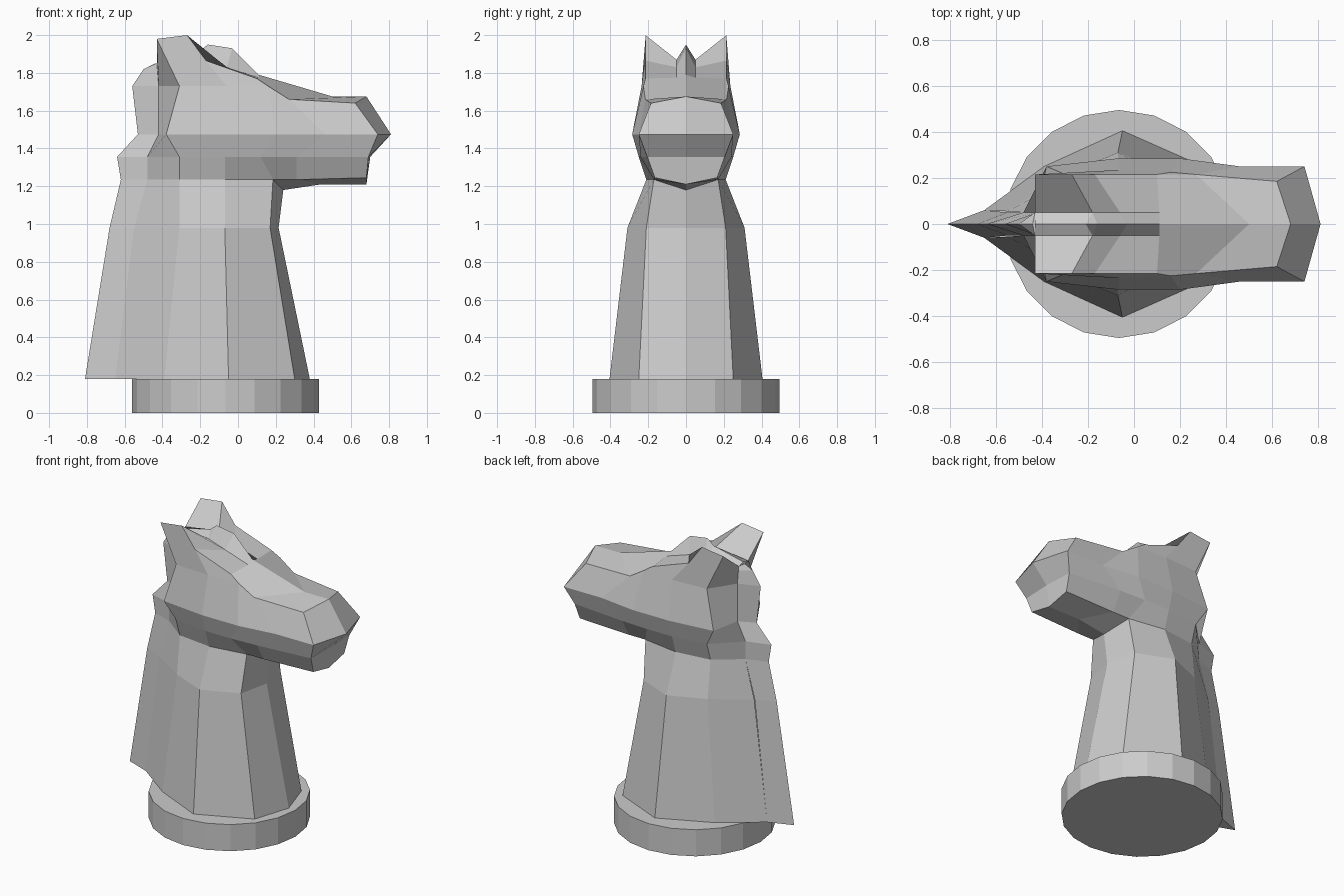
import bpy
import bmesh

if "Cube" in bpy.data.objects:
    bpy.data.objects.remove(bpy.data.objects["Cube"])

grey = bpy.data.materials.new("plain_grey")
grey.use_nodes = True
grey.diffuse_color = (0.6, 0.6, 0.6, 1)
grey.node_tree.nodes["Principled BSDF"].inputs["Base Color"].default_value = grey.diffuse_color


def finish(name, bm):
    """Turn a bmesh into a flat shaded object."""
    bmesh.ops.recalc_face_normals(bm, faces=bm.faces)
    mesh = bpy.data.meshes.new(name)
    bm.to_mesh(mesh)
    bm.free()
    mesh.materials.append(grey)
    obj = bpy.data.objects.new(name, mesh)
    bpy.context.collection.objects.link(obj)
    return obj


def mirrored(name, points, faces):
    """Build one half from named points, then mirror it across y = 0."""
    bm = bmesh.new()
    used = {p for face in faces for p in face}
    for side in (1, -1):
        verts = {p: bm.verts.new((points[p][0], side * points[p][1], points[p][2]))
                 for p in sorted(used)}
        for face in faces:
            bm.faces.new([verts[p] for p in face])
    bmesh.ops.remove_doubles(bm, verts=bm.verts, dist=0.0005)
    return finish(name, bm)


def add_row(points, columns, row, z, *coords):
    """Name the points of one level: column letter plus row number."""
    for letter, co in zip(columns, coords):
        points[letter + str(row)] = co if len(co) == 3 else (*co, z)


def strips(columns, first, last):
    """Quads joining neighbouring columns between neighbouring rows."""
    return [[a + str(r), b + str(r), b + str(r + 1), a + str(r + 1)]
            for r in range(first, last) for a, b in zip(columns, columns[1:])]


# Round foot
bm = bmesh.new()
bmesh.ops.create_cone(bm, cap_ends=True, segments=20, radius1=0.495, radius2=0.495, depth=0.18)
bmesh.ops.translate(bm, verts=bm.verts, vec=(-0.065, 0, 0.09))
finish("foot", bm)

# Neck: S closes the underside on the centre line
neck = {"S": (-0.65, 0, 0.18)}
cols = "MCWFN"
add_row(neck, cols, 0, 0.18, (-0.65, 0.06), (-0.39, 0.25), (-0.05, 0.405), (0.3, 0.25), (0.38, 0))
add_row(neck, cols, 1, 0.98, (-0.55, 0.055), (-0.31, 0.21), (-0.07, 0.31), (0.17, 0.21), (0.215, 0))
add_row(neck, cols, 2, 1.235, (-0.48, 0.05), (-0.31, 0.18), (-0.07, 0.21), (0.185, 0.17), (0.24, 0, 1.18))
mirrored("neck", neck, strips(cols, 0, 2) + [["S"] + [c + "0" for c in cols]])

# Mane down the back: ridge R, side M, inner centre line I
mane = {}
profile = [(0.18, -0.81, -0.65), (0.98, -0.68, -0.55), (1.235, -0.62, -0.48),
           (1.355, -0.64, -0.48), (1.475, -0.53, -0.42), (1.73, -0.56, -0.42),
           (1.82, -0.5, -0.42), (1.85, -0.44, -0.43)]
for row, (z, ridge, side) in enumerate(profile):
    add_row(mane, "RMI", row, z, (ridge, 0), (side, 0.06 if row == 0 else 0.05), (side, 0))
top = len(profile) - 1
mirrored("mane", mane, strips("RM", 0, top) + [[c + str(r) for c in "RMI"] for r in (0, top)])

# Head levels from jaw to brow
head = {}
cols = "MCWFQTU"
add_row(head, cols, 1, 1.235, (-0.48, 0.05), (-0.31, 0.18), (-0.07, 0.21), (0.185, 0.17),
        (0.31, 0.17), (0.68, 0.165, 1.245), (0.68, 0, 1.21))
add_row(head, cols, 2, 1.355, (-0.48, 0.05), (-0.31, 0.22), (-0.07, 0.25), (0.12, 0.25),
        (0.31, 0.24), (0.69, 0.205), (0.7, 0))
add_row(head, cols, 3, 1.475, (-0.42, 0.05), (-0.38, 0.25), (-0.07, 0.285), (0.2, 0.285),
        (0.46, 0.25), (0.74, 0.25), (0.81, 0))
add_row(head, cols, 4, 1.73, (-0.42, 0.05), (-0.31, 0.22), (-0.06, 0.235), (0.16, 0.225),
        (0.27, 0.215, 1.66), (0.62, 0.185, 1.64), (0.68, 0, 1.675))
head.update(
    throat=(0.24, 0, 1.18), chin=(0.44, 0, 1.21), nose=(0.5, 0, 1.675),
    ear_back=(-0.43, 0.215, 1.98), ear_tip=(-0.27, 0.215, 2.0), ear_root=(-0.17, 0.215, 1.865),
    crown=(-0.43, 0.05, 1.85), inner=(-0.18, 0.05, 1.87), brow=(-0.06, 0.05, 1.83),
    fore=(0.11, 0.05, 1.775), fore_side=(0.1, 0.215, 1.77),
    ridge_back=(-0.43, 0, 1.86), ridge_rise=(-0.21, 0, 1.91), ridge_peak=(-0.16, 0, 1.95),
    ridge_fall=(-0.03, 0, 1.93), ridge_end=(0.11, 0, 1.79))

# Jaw underside, ears and top of the muzzle
details = """F1 Q1 chin throat
Q1 T1 U1 chin
M4 C4 ear_back crown
C4 W4 ear_root ear_tip ear_back
W4 F4 fore_side ear_root
F4 Q4 fore_side
ear_back ear_tip inner crown
ear_tip ear_root brow inner
ear_root fore_side fore brow
fore_side Q4 nose ridge_end fore
Q4 T4 U4 nose"""
mirrored("head", head, strips(cols, 1, 4) + [line.split() for line in details.splitlines()])

# Forelock wedge between the ears
lock = """crown inner ridge_rise ridge_back
inner ridge_peak ridge_rise
inner brow ridge_fall ridge_peak
brow fore ridge_end ridge_fall"""
mirrored("forelock", head, [line.split() for line in lock.splitlines()])
